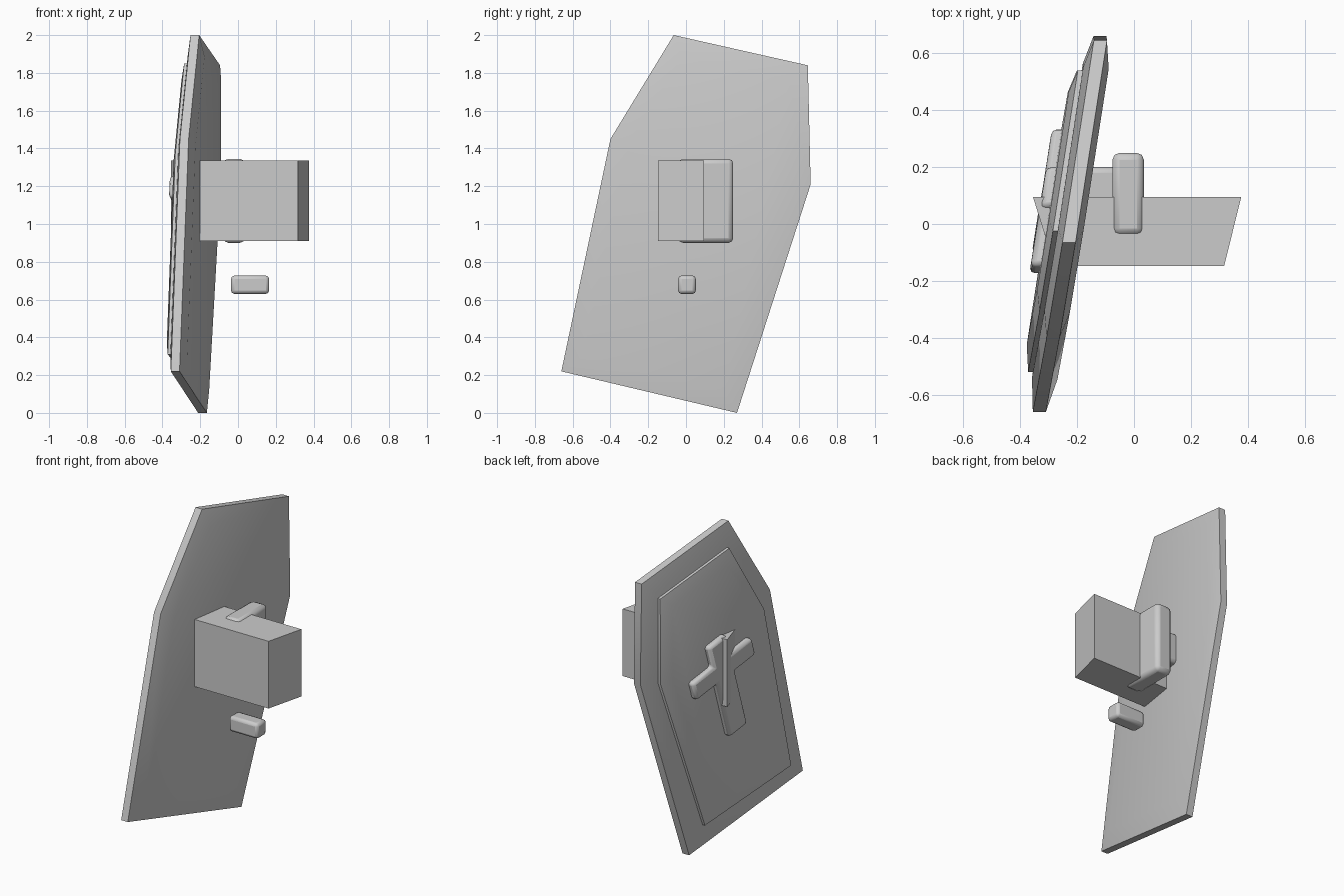
import bpy
import bmesh
from math import radians, sin, cos
from mathutils import Vector

if "Cube" in bpy.data.objects:
    bpy.data.objects.remove(bpy.data.objects["Cube"], do_unlink=True)

grey = bpy.data.materials.new("plain grey")
grey.use_nodes = True
grey.diffuse_color = (0.6, 0.6, 0.6, 1)
grey.node_tree.nodes["Principled BSDF"].inputs["Base Color"].default_value = (0.6, 0.6, 0.6, 1)


def on_shield(y, z, w):
    """Point on the slanted shield plane, pushed out by w along x."""
    return Vector((-0.165 + (y - 0.27) * 0.157 + 0.006 * z + w, y, z))


def finish(name, bm, bevel=0.0):
    bmesh.ops.recalc_face_normals(bm, faces=bm.faces)
    mesh = bpy.data.meshes.new(name)
    bm.to_mesh(mesh)
    bm.free()
    mesh.materials.append(grey)
    obj = bpy.data.objects.new(name, mesh)
    bpy.context.collection.objects.link(obj)
    if bevel:
        mod = obj.modifiers.new("rounded edges", 'BEVEL')
        mod.width = bevel
        mod.segments = 2
    bpy.ops.object.select_all(action='DESELECT')
    obj.select_set(True)
    bpy.context.view_layer.objects.active = obj
    bpy.ops.object.shade_smooth_by_angle(angle=radians(30))
    return obj


def prism(base, shift):
    """Closed solid from an outline moved along a vector; returns both caps."""
    bm = bmesh.new()
    cap = bm.faces.new([bm.verts.new(p) for p in base])
    result = bmesh.ops.extrude_face_region(bm, geom=[cap], use_keep_orig=True)
    verts = [v for v in result["geom"] if isinstance(v, bmesh.types.BMVert)]
    other = next(f for f in result["geom"] if isinstance(f, bmesh.types.BMFace))
    bmesh.ops.translate(bm, verts=verts, vec=shift)
    bmesh.ops.recalc_face_normals(bm, faces=bm.faces)
    return bm, [cap, other]


def coffin_slab(name, outline, inner, outer, border, bulge, both):
    bm, caps = prism([on_shield(y, z, inner) for y, z in outline],
                     Vector((outer - inner, 0, 0)))
    bmesh.ops.inset_individual(bm, faces=caps if both else caps[1:],
                               thickness=border, depth=bulge, use_even_offset=True)
    finish(name, bm)


def block(name, low, high, bevel):
    low, high = Vector(low), Vector(high)
    bm = bmesh.new()
    bmesh.ops.create_cube(bm, size=1)
    bmesh.ops.scale(bm, verts=bm.verts, vec=high - low)
    bmesh.ops.translate(bm, verts=bm.verts, vec=(low + high) / 2)
    finish(name, bm, bevel)


# Coffin-shaped shield and the raised panel on its outer side
coffin_slab("shield_body",
            [(-0.065, 2.0), (0.645, 1.84), (0.66, 1.21),
             (0.27, 0.0), (-0.66, 0.22), (-0.4, 1.45)],
            0.0, -0.046, 0.1, 0.022, True)
coffin_slab("shield_panel",
            [(-0.025, 1.85), (0.54, 1.72), (0.54, 1.18),
             (0.185, 0.17), (-0.52, 0.31), (-0.306, 1.37)],
            -0.04, -0.085, 0.08, 0.02, False)

# Cross, leaning with the shield
tilt = radians(15)
stem, arm, reach, top, bottom = 0.075, 0.06, 0.25, 0.2, -0.44
half = [(stem, top), (stem, arm), (reach, arm),
        (reach, -arm), (stem, -arm), (stem, bottom)]
cross = half + [(-t, s) for t, s in reversed(half)]
points = [on_shield(0.08 + t * cos(tilt) + s * sin(tilt),
                    1.135 - t * sin(tilt) + s * cos(tilt), -0.08) for t, s in cross]
bm, caps = prism(points, Vector((-0.06, 0, 0)))
finish("shield_cross", bm, 0.018)

# Tapered box that passes through the shield
bm, caps = prism([(-0.355, 0.095, 0.91), (0.377, 0.095, 0.91),
                  (0.317, -0.147, 0.91), (-0.28, -0.147, 0.91)],
                 Vector((0, 0, 0.425)))
finish("arm_box", bm)

# Grip parts behind the shield
block("grip_strap", (-0.076, -0.04, 0.9), (0.035, 0.25, 1.345), 0.025)
block("grip_mount", (-0.24, 0.0, 1.03), (-0.03, 0.2, 1.22), 0.02)
block("small_peg", (-0.037, -0.042, 0.63), (0.165, 0.052, 0.727), 0.018)
